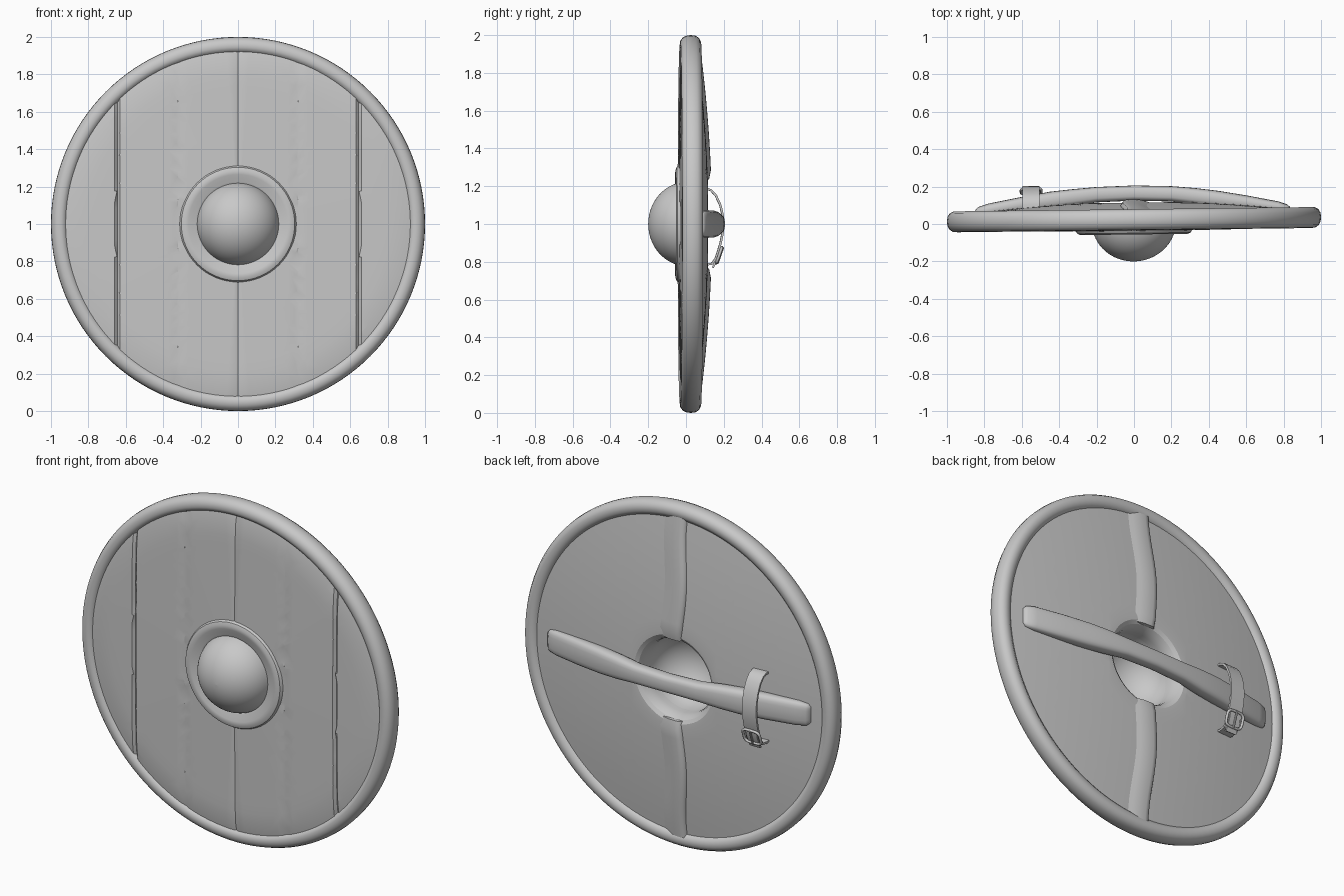
import bpy, bmesh, math
from mathutils import Vector

if "Cube" in bpy.data.objects:
    bpy.data.objects.remove(bpy.data.objects["Cube"])

grey = bpy.data.materials.new("plain grey")
grey.diffuse_color = (0.58, 0.58, 0.58, 1)
grey.use_nodes = True
grey.node_tree.nodes["Principled BSDF"].inputs["Base Color"].default_value = grey.diffuse_color


def finish(bm, name, angle=40):
    bmesh.ops.remove_doubles(bm, verts=bm.verts, dist=1e-5)
    bmesh.ops.recalc_face_normals(bm, faces=bm.faces)
    for v in bm.verts:                       # whole shield leans back a touch on its right
        v.co.y += 0.012 * v.co.x
    me = bpy.data.meshes.new(name)
    bm.to_mesh(me)
    bm.free()
    me.materials.append(grey)
    ob = bpy.data.objects.new(name, me)
    bpy.context.collection.objects.link(ob)
    bpy.ops.object.select_all(action='DESELECT')
    ob.select_set(True)
    bpy.context.view_layer.objects.active = ob
    bpy.ops.object.shade_smooth_by_angle(angle=math.radians(angle))
    return ob


def loft(rings, bm=None, closed=False, caps=True):
    """Skin a list of closed rings of points."""
    bm = bm or bmesh.new()
    vs = [[bm.verts.new(p) for p in ring] for ring in rings]
    n = len(vs[0])
    pairs = list(zip(vs, vs[1:])) + ([(vs[-1], vs[0])] if closed else [])
    for a, b in pairs:
        for i in range(n):
            j = (i + 1) % n
            bm.faces.new((a[i], a[j], b[j], b[i]))
    if caps and not closed:
        bm.faces.new(vs[0])
        bm.faces.new(vs[-1])
    return bm


def lathe(profile, seg=96):
    """Spin a closed (radius, y) profile about the shield's centre axis."""
    rings = []
    for r, y in profile:
        rings.append([(r * math.cos(2 * math.pi * k / seg), y,
                       1 + r * math.sin(2 * math.pi * k / seg)) for k in range(seg)])
    return loft(rings, closed=True)


def back_y(r):
    """Domed back surface of the boards."""
    return 0.058 + 0.062 * (1 - (r / 0.93) ** 2)


# Rim: rounded binding round the edge
finish(lathe([(0.912, 0.0), (0.925, -0.024), (0.945, -0.033), (0.97, -0.03), (0.989, -0.016),
              (0.998, 0.005), (1.0, 0.025), (0.997, 0.05), (0.985, 0.069), (0.965, 0.079),
              (0.94, 0.078), (0.918, 0.064), (0.91, 0.04)], 128), "rim", 60)

# Boards: flat front, domed back, rounded central hole
front = [(0.215 + 0.065 * i, -0.038 + 0.0008 * i) for i in range(10)] + [(0.88, -0.026), (0.93, -0.016)]
back = [(0.93 - 0.065 * i, back_y(0.93 - 0.065 * i)) for i in range(11)]
hole = [(0.255, 0.113), (0.235, 0.1), (0.222, 0.075), (0.216, 0.04)]
bm = lathe(front + back + hole)

# Plank joints: cut the front and push the middle of each cut inwards
for gx, width, depth in ((-0.645, 0.014, 0.014), (0.645, 0.014, 0.014), (0, 0.012, 0.005),
                         (-0.32, 0.05, 0.004), (0.32, 0.05, 0.004)):
    for off in (-width, 0, width):
        bmesh.ops.bisect_plane(bm, geom=bm.verts[:] + bm.edges[:] + bm.faces[:],
                               plane_co=(gx + off, 0, 0), plane_no=(1, 0, 0), dist=1e-5)
    for v in bm.verts:
        if abs(v.co.x - gx) < 1e-4 and v.co.y < -0.01:
            v.co.y += depth
finish(bm, "boards", 25)

# Boss: hollow dome with a raised flange
dome = [(max(0.0001, 0.224 * math.sin(t)), 0.008 - 0.208 * math.cos(t))
        for t in (math.radians(5.5 * i) for i in range(15))]
flange = [(0.228, -0.043), (0.245, -0.046), (0.265, -0.054), (0.285, -0.056), (0.303, -0.049),
          (0.312, -0.034), (0.305, -0.02), (0.222, 0.0)]
bowl = [(max(0.0001, 0.216 * math.sin(t)), 0.015 - 0.2 * math.cos(t))
        for t in (math.radians(88 - 8 * i) for i in range(12))]
finish(lathe(dome + flange + bowl, 64), "boss", 35)

# Back ridge: overlapping vertical joint above and below the hole
for side, name in ((1, "upper_back_ridge"), (-1, "lower_back_ridge")):
    rings = []
    for i in range(15):
        r = 0.235 + 0.05 * i
        y = back_y(r) - (0.012 if i == 0 else 0)
        h = 0.018
        cx = 0.012 * math.sin(r * 9)
        rings.append([(cx + px, y + py, 1 + side * r) for px, py in
                      ((-0.065, -0.03), (-0.06, 0.0), (-0.048, h * 0.9), (-0.025, h),
                       (0.02, h * 0.9), (0.055, h * 0.4), (0.085, -0.002), (0.085, -0.03))])
    finish(loft(rings), name, 50)

# Handle: long bar with wide flat ends and a rounded grip
# stations are x, underside y, top y, half height in z
rings = []
for x, y0, y1, hz in ((-0.85, 0.055, 0.082, 0.045), (-0.835, 0.05, 0.1, 0.062),
                      (-0.78, 0.05, 0.118, 0.07), (-0.6, 0.07, 0.152, 0.073),
                      (-0.45, 0.085, 0.178, 0.072), (-0.33, 0.1, 0.19, 0.066),
                      (-0.2, 0.118, 0.2, 0.054), (0, 0.125, 0.206, 0.05),
                      (0.2, 0.118, 0.2, 0.054), (0.33, 0.1, 0.188, 0.066),
                      (0.45, 0.085, 0.172, 0.072), (0.6, 0.07, 0.146, 0.073),
                      (0.77, 0.05, 0.112, 0.07), (0.82, 0.05, 0.095, 0.062),
                      (0.835, 0.055, 0.08, 0.045)):
    ring = []
    for k in range(20):
        c, s = math.cos(2 * math.pi * k / 20), math.sin(2 * math.pi * k / 20)
        ring.append((x, (y0 + y1) / 2 + (y1 - y0) / 2 * math.copysign(abs(s) ** 0.65, s),
                     1 + hz * math.copysign(abs(c) ** 0.65, c)))
    rings.append(ring)
finish(loft(rings), "handle", 50)


def band(path, cx, half, thick):
    """Flat strip following (y, z) points, with width along x."""
    rings = []
    for i, (y, z) in enumerate(path):
        a, b = path[max(i - 1, 0)], path[min(i + 1, len(path) - 1)]
        t = Vector((0, b[0] - a[0], b[1] - a[1])).normalized()
        n = Vector((0, -t.z, t.y)) * thick / 2
        p = Vector((cx, y, z))
        w = Vector((half, 0, 0))
        rings.append([p - w - n, p + w - n, p + w + n, p - w + n])
    return loft(rings)


# Arm strap: leather loop over the handle, with a loose tongue below the buckle
finish(band([(0.075, 1.185), (0.11, 1.19), (0.14, 1.178), (0.165, 1.15), (0.188, 1.1),
             (0.2, 1.05), (0.204, 1.0), (0.2, 0.95), (0.19, 0.9), (0.178, 0.86),
             (0.165, 0.82), (0.145, 0.79), (0.11, 0.785), (0.075, 0.79)],
            -0.55, 0.045, 0.012), "arm_strap")
finish(band([(0.186, 0.875), (0.18, 0.84), (0.163, 0.8), (0.148, 0.768)], -0.55, 0.035, 0.01),
       "strap_tongue")

# Buckle: rounded square frame and prong, lying along the strap
up = Vector((0, 0.35, 1)).normalized()
out = Vector((0, 1, -0.35)).normalized()
centre = Vector((-0.55, 0.182, 0.835))
rings = []
for k in range(24):
    a = 2 * math.pi * k / 24
    c, s = math.cos(a), math.sin(a)
    radial = Vector((math.copysign(abs(c) ** 0.5, c) * 0.054, 0, 0)) \
        + up * math.copysign(abs(s) ** 0.5, s) * 0.044
    d = radial.normalized()
    rings.append([centre + radial + 0.008 * (d * math.cos(b) + out * math.sin(b))
                  for b in (2 * math.pi * j / 8 for j in range(8))])
finish(loft(rings, closed=True), "buckle_frame", 60)

rings = [[centre + up * h + Vector((0.006 * math.cos(b), 0, 0)) + out * (0.006 + 0.006 * math.sin(b))
          for b in (2 * math.pi * j / 8 for j in range(8))] for h in (-0.046, 0.046)]
finish(loft(rings), "buckle_prong")
